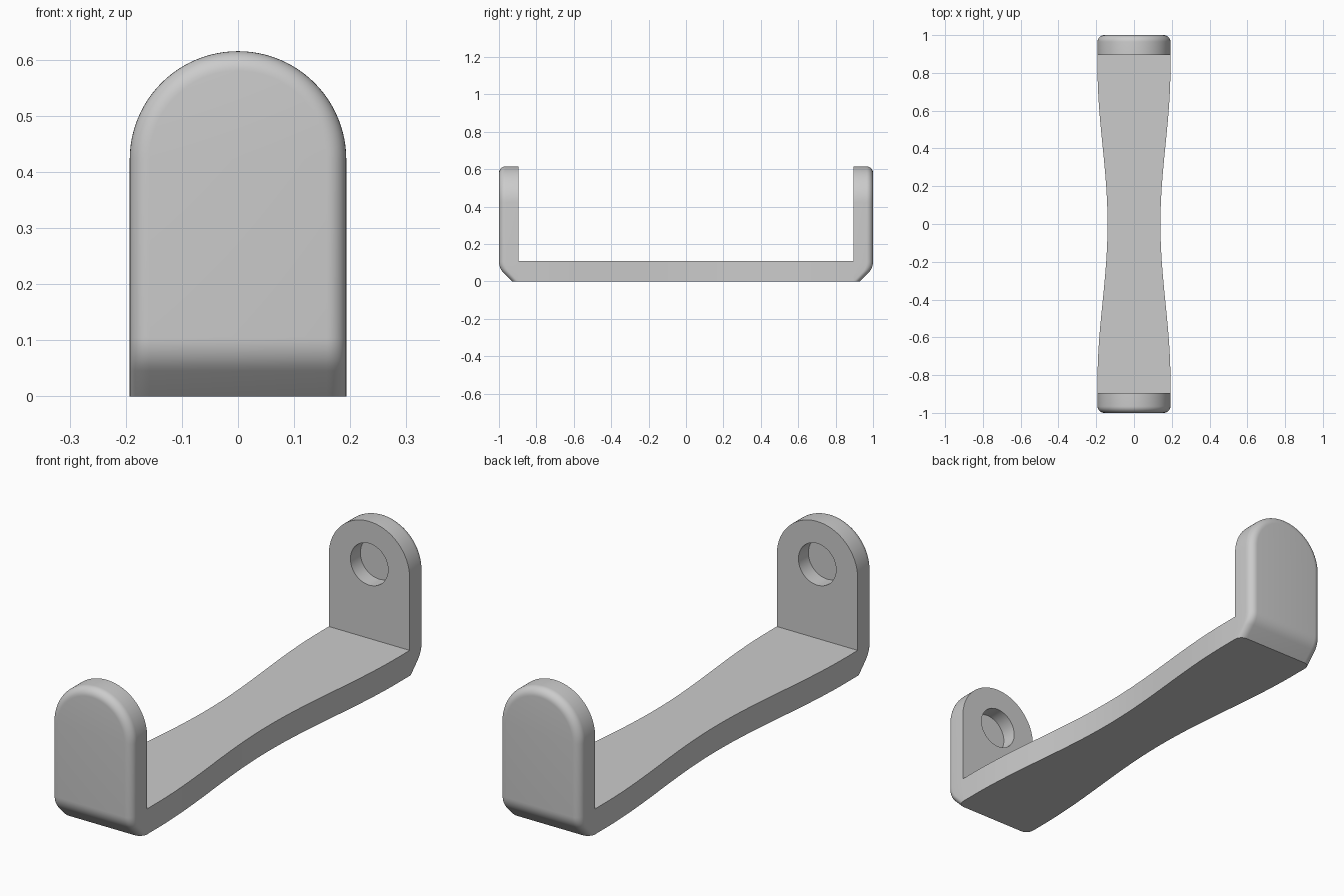
import bpy, bmesh, math
from mathutils import Matrix

cube = bpy.data.objects.get("Cube")
if cube:
    bpy.data.objects.remove(cube, do_unlink=True)

HALF_W = 0.193               # half width of the upright plates
TOP = 0.615
ARCH_Z = TOP - HALF_W        # centre height of the rounded top
INNER_Y, OUTER_Y = 0.895, 1.0
FLOOR = 0.11                 # thickness of the base bar
FILLET = 0.035
CHAMFER = 0.07

grey = bpy.data.materials.new("plain grey")
grey.use_nodes = True
grey.diffuse_color = (0.6, 0.6, 0.6, 1)
grey.node_tree.nodes["Principled BSDF"].inputs["Base Color"].default_value = (0.6, 0.6, 0.6, 1)


def finish(name, bm):
    bmesh.ops.remove_doubles(bm, verts=bm.verts, dist=1e-5)
    bmesh.ops.recalc_face_normals(bm, faces=bm.faces)
    mesh = bpy.data.meshes.new(name)
    bm.to_mesh(mesh)
    bm.free()
    mesh.materials.append(grey)
    obj = bpy.data.objects.new(name, mesh)
    bpy.context.collection.objects.link(obj)
    return obj


def smooth(obj):
    bpy.ops.object.select_all(action='DESELECT')
    obj.select_set(True)
    bpy.context.view_layer.objects.active = obj
    bpy.ops.object.shade_smooth_by_angle(angle=math.radians(30))


# Outer surface depth at height z: sloped bottom corner blended into the face
BLEND = FILLET
LOW = CHAMFER - BLEND * math.sqrt(0.5)
HIGH = CHAMFER + BLEND
RADIUS = BLEND / math.tan(math.radians(22.5))


def outer_depth(z):
    if z >= HIGH:
        return OUTER_Y
    if z <= LOW:
        return OUTER_Y - CHAMFER + z
    return OUTER_Y - RADIUS + math.sqrt(RADIUS ** 2 - (HIGH - z) ** 2)


def outline(inset):
    """Arched outline as (x, z), open along the bottom."""
    r = HALF_W - inset
    leg = [0] + [LOW + (HIGH - LOW) * i / 6 for i in range(7)]
    arch = [(r * math.cos(math.pi * i / 48), ARCH_Z + r * math.sin(math.pi * i / 48))
            for i in range(49)]
    return [(r, z) for z in leg] + arch + [(-r, z) for z in reversed(leg)]


# Upright plate with filleted outer rim
def upright(name, side):
    bm = bmesh.new()
    rings = [[bm.verts.new((x, side * INNER_Y, z)) for x, z in outline(0)]]
    steps = 8
    for k in range(steps + 1):
        a = math.pi / 2 * k / steps
        inset, drop = FILLET * (1 - math.cos(a)), FILLET * (1 - math.sin(a))
        rings.append([bm.verts.new((x, side * (outer_depth(z) - drop), z))
                      for x, z in outline(inset)])
    for a, b in zip(rings, rings[1:]):
        for i in range(len(a) - 1):
            bm.faces.new((a[i], a[i + 1], b[i + 1], b[i]))
    bm.faces.new(rings[0])
    last, n = rings[-1], len(rings[-1])
    for i in range(n // 2):
        quad = [last[i], last[i + 1], last[n - 2 - i], last[n - 1 - i]]
        bm.faces.new(list(dict.fromkeys(quad)))
    bm.faces.new([r[0] for r in rings] + [r[-1] for r in reversed(rings)])
    bmesh.ops.dissolve_degenerate(bm, dist=1e-5, edges=bm.edges)
    plate = finish(name, bm)

    # Blind round socket in the inner face
    bm = bmesh.new()
    bmesh.ops.create_cone(bm, cap_ends=True, segments=48, radius1=0.09, radius2=0.09,
                          depth=0.136,
                          matrix=Matrix.Translation((0, side * INNER_Y, 0.43))
                          @ Matrix.Rotation(math.pi / 2, 4, 'X'))
    cutter = finish(name + "_socket_cutter", bm)
    cutter.hide_render = True
    mod = plate.modifiers.new("socket", 'BOOLEAN')
    mod.operation, mod.solver, mod.object = 'DIFFERENCE', 'EXACT', cutter
    bpy.context.view_layer.objects.active = plate
    bpy.ops.object.modifier_apply(modifier=mod.name)
    bpy.data.objects.remove(cutter, do_unlink=True)
    smooth(plate)


upright("front_upright", -1)
upright("back_upright", 1)

# Base bar with a narrow waist
WAIST, FLARE_Y = 0.14, 0.83


def half_width(y):
    t = min(abs(y) / FLARE_Y, 1)
    return WAIST + (HALF_W - WAIST) * (1 - math.cos(math.pi * t)) / 2


bm = bmesh.new()
count = 64
rows = []
for i in range(count + 1):
    y = INNER_Y * (2 * i / count - 1)
    w = half_width(y)
    rows.append([bm.verts.new((x, y, z))
                 for x, z in ((-w, 0), (w, 0), (w, FLOOR), (-w, FLOOR))])
for a, b in zip(rows, rows[1:]):
    for j in range(4):
        k = (j + 1) % 4
        bm.faces.new((a[j], a[k], b[k], b[j]))
bm.faces.new(rows[0])
bm.faces.new(rows[-1])
smooth(finish("base_bar", bm))
